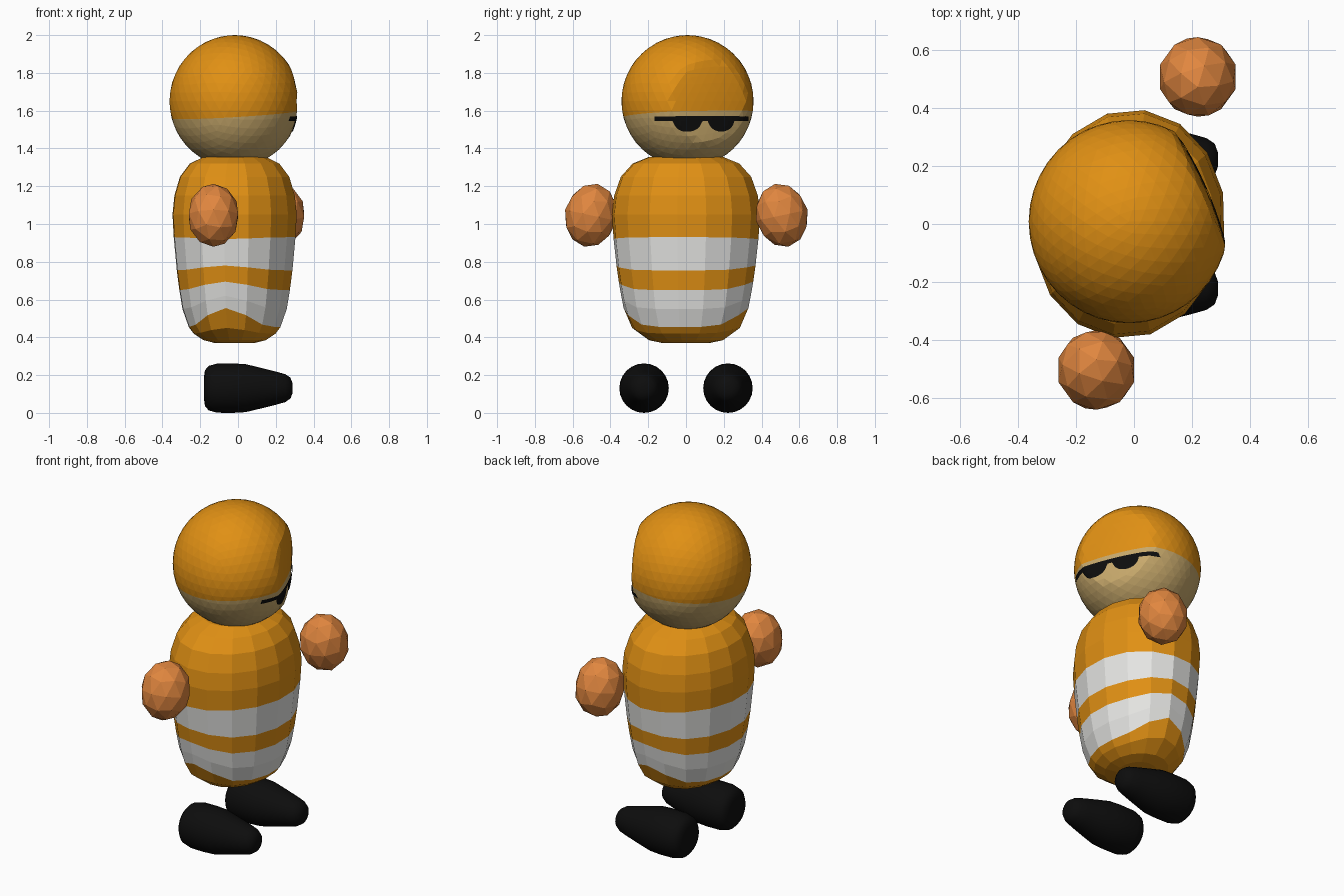
import bpy, bmesh, math
from mathutils import Vector, Matrix
from mathutils.bvhtree import BVHTree

if "Cube" in bpy.data.objects:
    bpy.data.objects.remove(bpy.data.objects["Cube"])


def material(name, rgb):
    m = bpy.data.materials.new(name)
    m.diffuse_color = (*rgb, 1)
    m.use_nodes = True
    m.node_tree.nodes["Principled BSDF"].inputs["Base Color"].default_value = m.diffuse_color
    return m


ORANGE = material("orange cloth", (0.75, 0.28, 0.007))
WHITE = material("white stripe", (0.78, 0.78, 0.76))
TAN = material("tan face", (0.58, 0.40, 0.15))
SKIN = material("hand skin", (0.75, 0.24, 0.05))
BLACK = material("black", (0.004, 0.004, 0.004))


def finish(bm, name, mats, smooth=False, fix_normals=True):
    if fix_normals:
        bmesh.ops.recalc_face_normals(bm, faces=bm.faces)
    for f in bm.faces:
        f.smooth = smooth
    me = bpy.data.meshes.new(name)
    bm.to_mesh(me)
    for m in mats:
        me.materials.append(m)
    ob = bpy.data.objects.new(name, me)
    bpy.context.collection.objects.link(ob)
    return ob


def loft(bm, rings):
    """Skin a list of vertex rings and cap both ends; returns face rows."""
    rows = []
    for a, b in zip(rings, rings[1:]):
        n = len(a)
        rows.append([bm.faces.new((a[i], a[(i + 1) % n], b[(i + 1) % n], b[i]))
                     for i in range(n)])
    bm.faces.new(rings[0])
    bm.faces.new(rings[-1])
    return rows


# Body: elliptical barrel, stripe rings lifted at the two sides
PROFILE = [(0.37, 0.32), (0.385, 0.5), (0.42, 0.66), (0.46, 0.75), (0.55, 0.84),
           (0.65, 0.89), (0.75, 0.93), (0.93, 0.98), (1.05, 1.0), (1.15, 0.97),
           (1.25, 0.88), (1.32, 0.72), (1.355, 0.5)]
RINGS = [(0.37, 0), (0.385, 0), (0.42, 0.03), (0.455, 0.1), (0.55, 0.07),
         (0.65, 0.045), (0.755, 0.025), (0.93, -0.01), (1.05, 0), (1.15, 0),
         (1.25, 0), (1.32, 0), (1.355, 0)]


def width(z):
    for (z0, s0), (z1, s1) in zip(PROFILE, PROFILE[1:]):
        if z <= z1:
            return s0 + (s1 - s0) * (z - z0) / (z1 - z0)
    return PROFILE[-1][1]


bm = bmesh.new()
turn = Matrix.Rotation(math.radians(-8), 3, 'Z')
rings = []
for base, lift in RINGS:
    ring = []
    for i in range(16):
        a = 2 * math.pi * i / 16
        z = base + lift * abs(math.sin(a)) ** 6
        s = width(z)
        p = turn @ Vector((0.332 * s * math.cos(a), 0.396 * s * math.sin(a), z))
        ring.append(bm.verts.new(p + Vector((-0.018, 0, 0))))
    rings.append(ring)
for k, row in enumerate(loft(bm, rings)):
    for f in row:
        f.material_index = 1 if k in (3, 4, 6) else 0
finish(bm, "body", [ORANGE, WHITE])

# Head: ball with a flattened face, hood colour above a tilted cut
CENTRE = Vector((-0.018, 0.008, 1.65))
FACING = Vector((math.cos(math.radians(24)), math.sin(math.radians(24)), 0))
bm = bmesh.new()
bmesh.ops.create_icosphere(bm, subdivisions=4, radius=1)
for v in bm.verts:
    p = Vector((v.co.x * 0.345, v.co.y * 0.35, v.co.z * 0.35))
    extra = p.dot(FACING) - 0.27
    if extra > 0:
        p -= FACING * extra * 0.75
    v.co = p + CENTRE
cut_no = Vector((-0.06, -0.04, 1)).normalized()
cut_co = Vector((0, 0, 1.58))
bmesh.ops.bisect_plane(bm, geom=bm.verts[:] + bm.edges[:] + bm.faces[:],
                       plane_co=cut_co, plane_no=cut_no)
for f in bm.faces:
    below = (f.calc_center_median() - cut_co).dot(cut_no) < 0
    f.material_index = 1 if below else 0
head_tree = BVHTree.FromBMesh(bm)
finish(bm, "head", [ORANGE, TAN])

# Sunglasses: thin plate laid on the face
bm = bmesh.new()
columns = []
for i in range(63):
    y = -0.165 + 0.49 * i / 62
    bottom = 1.547
    for mid, half in ((0.008, 0.073), (0.184, 0.067)):
        t = (y - mid) / half
        if abs(t) < 1:
            bottom = min(bottom, 1.545 - 0.055 * math.sqrt(1 - t * t))
    col = []
    for j in range(4):
        z = 1.571 + (bottom - 1.571) * j / 3
        hit, no, _, _ = head_tree.ray_cast(Vector((2, y, z)), Vector((-1, 0, 0)))
        if hit:
            col.append(bm.verts.new(hit + no * 0.006))
    if len(col) == 4:
        columns.append(col)
for a, b in zip(columns, columns[1:]):
    for j in range(3):
        bm.faces.new((a[j], a[j + 1], b[j + 1], b[j]))
finish(bm, "sunglasses", [BLACK], fix_normals=False)

# Hands: faceted balls, one swung forward and one back
for name, pos, tilt in (("right_hand", (-0.13, -0.503, 1.046), -12),
                        ("left_hand", (0.22, 0.507, 1.046), 12)):
    bm = bmesh.new()
    bmesh.ops.create_icosphere(
        bm, subdivisions=2, radius=1,
        matrix=Matrix.Translation(pos) @ Matrix.Rotation(math.radians(tilt), 4, 'X')
        @ Matrix.Diagonal((0.137, 0.14, 0.17, 1)))
    finish(bm, name, [SKIN])

# Feet: rounded cones pointing along +x
FOOT = [(-0.18, 0.06), (-0.175, 0.095), (-0.155, 0.118), (-0.11, 0.13), (-0.03, 0.131),
        (0.04, 0.127), (0.12, 0.108), (0.2, 0.088), (0.25, 0.074), (0.278, 0.055),
        (0.289, 0.025)]
for name, side in (("right_foot", -1), ("left_foot", 1)):
    bm = bmesh.new()
    loft(bm, [[bm.verts.new((x, side * 0.222 + r * math.cos(2 * math.pi * i / 24),
                             0.131 + r * math.sin(2 * math.pi * i / 24)))
               for i in range(24)] for x, r in FOOT])
    finish(bm, name, [BLACK], smooth=True)
